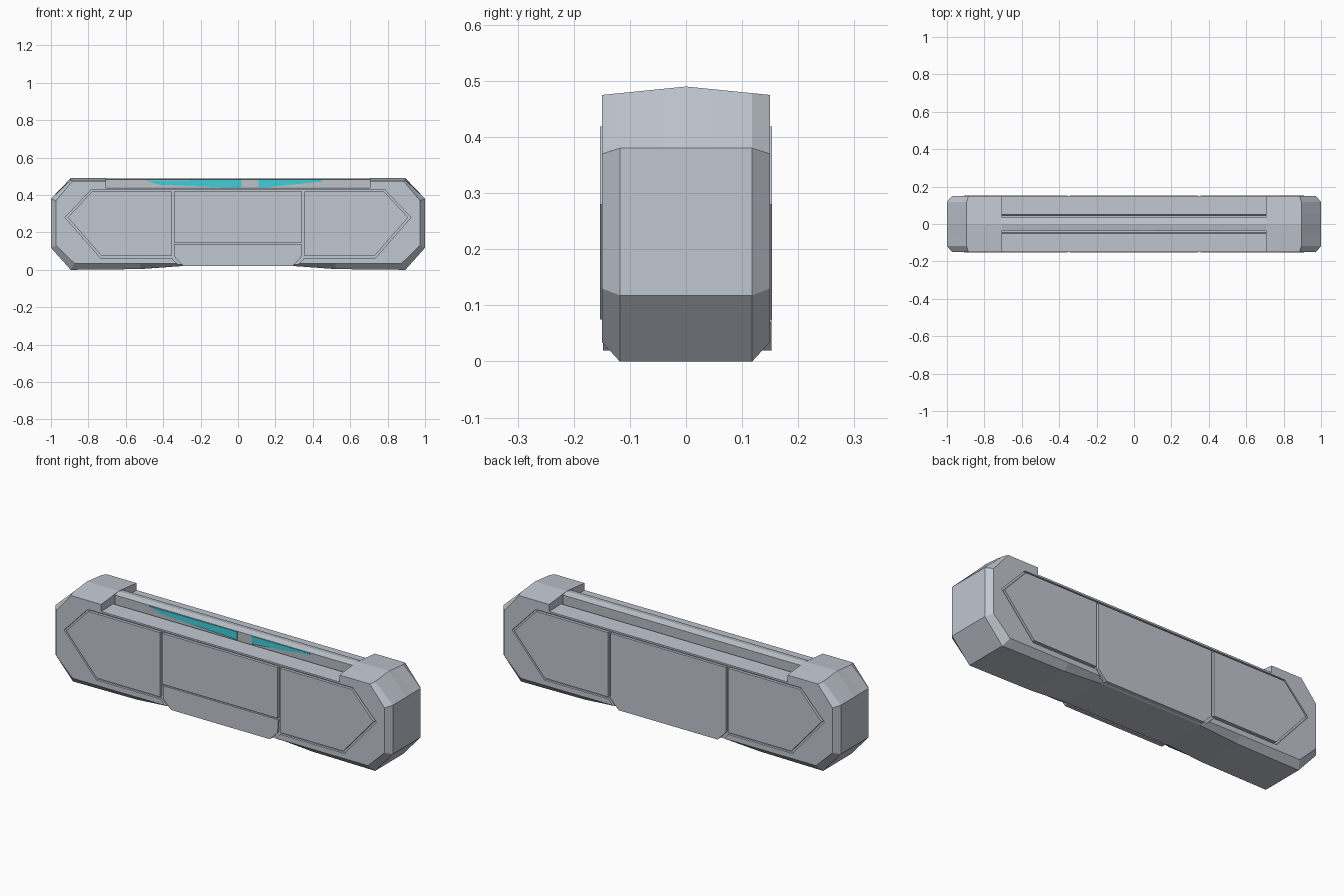
import bpy, bmesh

if "Cube" in bpy.data.objects:
    bpy.data.objects.remove(bpy.data.objects["Cube"])


def material(name, rgb):
    m = bpy.data.materials.new(name)
    m.diffuse_color = (*rgb, 1)
    m.use_nodes = True
    m.node_tree.nodes["Principled BSDF"].inputs["Base Color"].default_value = m.diffuse_color
    return m


GREY = material("pale grey metal", (0.53, 0.57, 0.63))
TEAL = material("teal light", (0.05, 0.62, 0.70))


def loft(name, layers, mat):
    """Joins equal-length rings of points and caps both ends."""
    bm = bmesh.new()
    rings = [[bm.verts.new(p) for p in ring] for ring in layers]
    n = len(rings[0])
    for a, b in zip(rings, rings[1:]):
        for i in range(n):
            j = (i + 1) % n
            bm.faces.new((a[i], a[j], b[j], b[i]))
    bm.faces.new(rings[0])
    bm.faces.new(rings[-1])
    bmesh.ops.recalc_face_normals(bm, faces=bm.faces)
    me = bpy.data.meshes.new(name)
    bm.to_mesh(me)
    bm.free()
    me.materials.append(mat)
    ob = bpy.data.objects.new(name, me)
    bpy.context.collection.objects.link(ob)
    return ob


def prism(name, pts, y0, y1, mat=GREY):
    return loft(name, [[(x, y, z) for x, z in pts] for y in (y0, y1)], mat)


def mirrored(half):
    return half + [(-x, z) for x, z in reversed(half)]


# Hull: sections along y of the long octagon with a lowered top between the caps
def hull_ring(y):
    a = abs(y)
    edge = a > 0.14
    top = 0.49 - 0.1 * a
    shoulder = 0.412 if a < 0.047 else 0.442 - 0.03 * a
    low, side, cor = (0.035, 0.973, 0.875) if edge else (0.0, 1.0, 0.895)
    half = [(0.30, low if edge else 0.02), (0.52, low + (0 if edge else 0.004)), (cor, low),
            (side, 0.13 if edge else 0.118), (side, 0.37 if edge else 0.38),
            (cor + (0.01 if edge else 0), top), (0.706, top), (0.705, shoulder)]
    return [(x, y, z) for x, z in mirrored(half)]


ys = [-0.15, -0.118, -0.05, -0.045, 0, 0.045, 0.05, 0.118, 0.15]
hull = loft("hull", [hull_ring(y) for y in ys], GREY)

# Recess on both faces; the panels leave thin grooves inside it
recess = mirrored([(0.305, 0.01), (0.355, 0.063), (0.735, 0.063),
                   (0.925, 0.28), (0.785, 0.428)])
for s in (-1, 1):
    cutter = prism("recess_cutter", recess, s * 0.138, s * 0.2)
    cutter.hide_render = True
    cutter.hide_viewport = True
    mod = hull.modifiers.new("recess", 'BOOLEAN')
    mod.operation = 'DIFFERENCE'
    mod.solver = 'EXACT'
    mod.object = cutter

# Armour panels
side_panel = [(0.355, 0.075), (0.73, 0.075), (0.91, 0.28), (0.78, 0.419), (0.355, 0.419)]
front_centre = mirrored([(0.342, 0.147), (0.342, 0.419)])
front_skirt = mirrored([(0.293, 0.02), (0.338, 0.067), (0.342, 0.137)])
back_centre = mirrored([(0.293, 0.02), (0.342, 0.07), (0.342, 0.419)])
for s, face in ((-1, "front"), (1, "back")):
    for m, side in ((1, "right"), (-1, "left")):
        prism(f"{face}_{side}_panel", [(m * x, z) for x, z in side_panel], s * 0.13, s * 0.153)
prism("front_centre_panel", front_centre, -0.153, -0.13)
prism("front_skirt", front_skirt, -0.148, -0.13)
prism("back_centre_panel", back_centre, 0.13, 0.152)

# Raised rail along the top, with a low roof
rail = [(-0.03, 0.40), (0.03, 0.40), (0.035, 0.482), (0, 0.489), (-0.035, 0.482)]
loft("top_rail", [[(x, y, z) for y, z in rail] for x in (-0.71, 0.71)], GREY)

# Tapered light strips on the front of the rail
prism("left_light", [(-0.5, 0.478), (-0.42, 0.455), (0.02, 0.437), (0.02, 0.48)],
      -0.038, -0.031, TEAL)
prism("right_light", [(0.11, 0.437), (0.45, 0.472), (0.45, 0.48), (0.11, 0.48)],
      -0.038, -0.031, TEAL)
